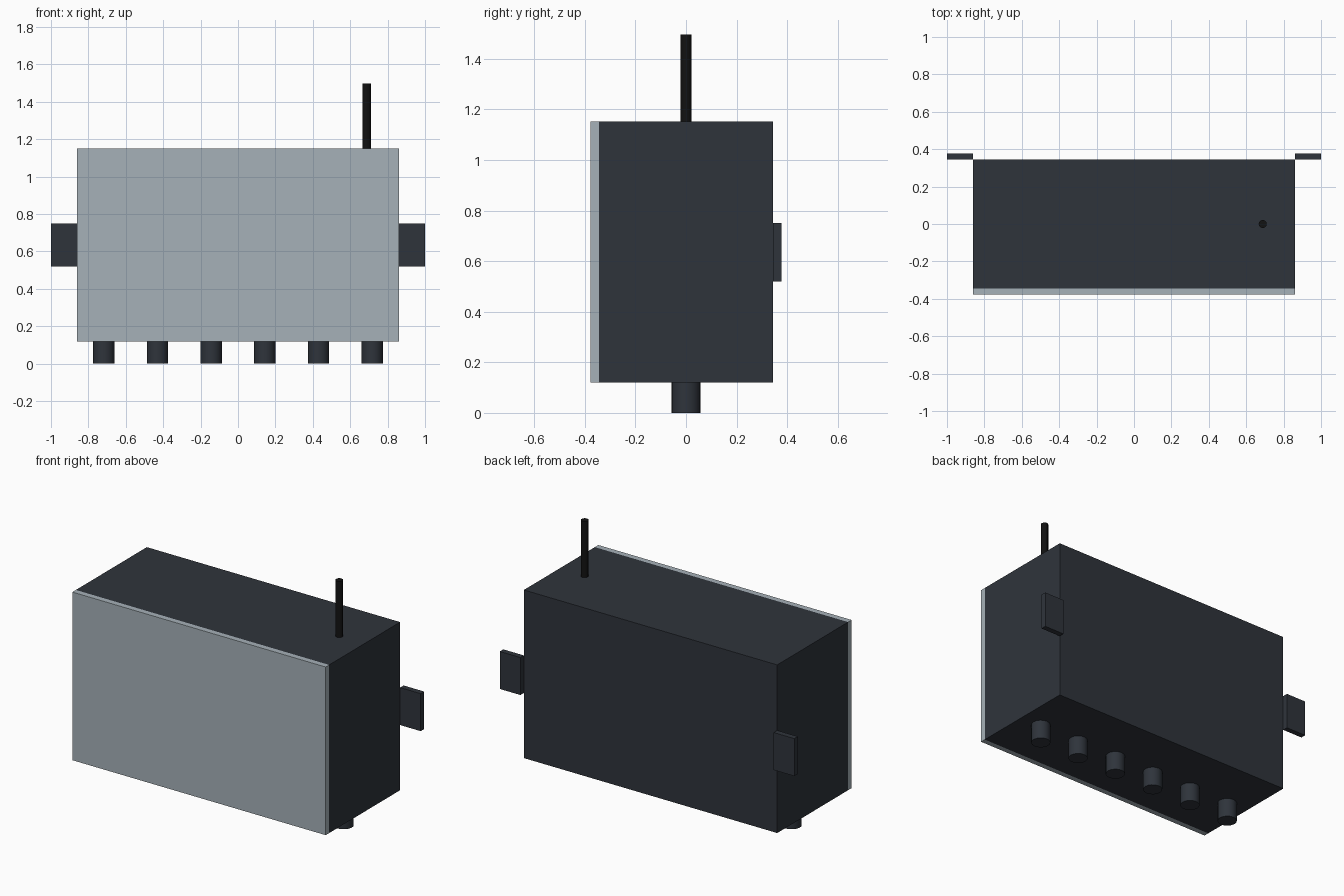
import bpy

if "Cube" in bpy.data.objects:
    bpy.data.objects.remove(bpy.data.objects["Cube"])


def material(name, color):
    m = bpy.data.materials.new(name)
    m.diffuse_color = color
    m.use_nodes = True
    m.node_tree.nodes["Principled BSDF"].inputs["Base Color"].default_value = m.diffuse_color
    return m


case_mat = material("dark_grey", (0.028, 0.034, 0.044, 1))
lid_mat = material("pale_grey", (0.38, 0.44, 0.48, 1))
black_mat = material("black", (0.006, 0.006, 0.006, 1))


def box(name, lo, hi, mat):
    mid = [(a + b) / 2 for a, b in zip(lo, hi)]
    bpy.ops.mesh.primitive_cube_add(size=1, location=mid)
    o = bpy.context.object
    o.name = name
    o.scale = [b - a for a, b in zip(lo, hi)]
    bpy.ops.object.transform_apply(location=False, rotation=False)
    o.data.materials.append(mat)
    return o


def post(name, x, radius, z0, z1, sides, mat):
    bpy.ops.mesh.primitive_cylinder_add(vertices=sides, radius=radius, depth=z1 - z0,
                                        location=(x, 0, (z0 + z1) / 2))
    o = bpy.context.object
    o.name = name
    o.data.materials.append(mat)
    bpy.ops.object.shade_smooth_by_angle()
    return o


W, D, Z0, Z1 = 0.86, 0.344, 0.12, 1.152

# Case and front lid
box("case", (-W, -D, Z0), (W, D, Z1), case_mat)
box("front_lid", (-W, -D - 0.034, Z0), (W, -D, Z1), lid_mat)

# Wall mounting tabs
for side, x0, x1 in (("left", -1, -W), ("right", W, 1)):
    box(f"{side}_mounting_tab", (x0, D, 0.52), (x1, D + 0.034, 0.75), case_mat)

# Row of cable glands underneath
for i in range(6):
    post(f"cable_gland_{i + 1}", (i - 2.5) * 0.287, 0.057, 0, Z0, 16, case_mat)

# Antenna
post("antenna", 0.688, 0.022, Z1, 1.497, 12, black_mat)
